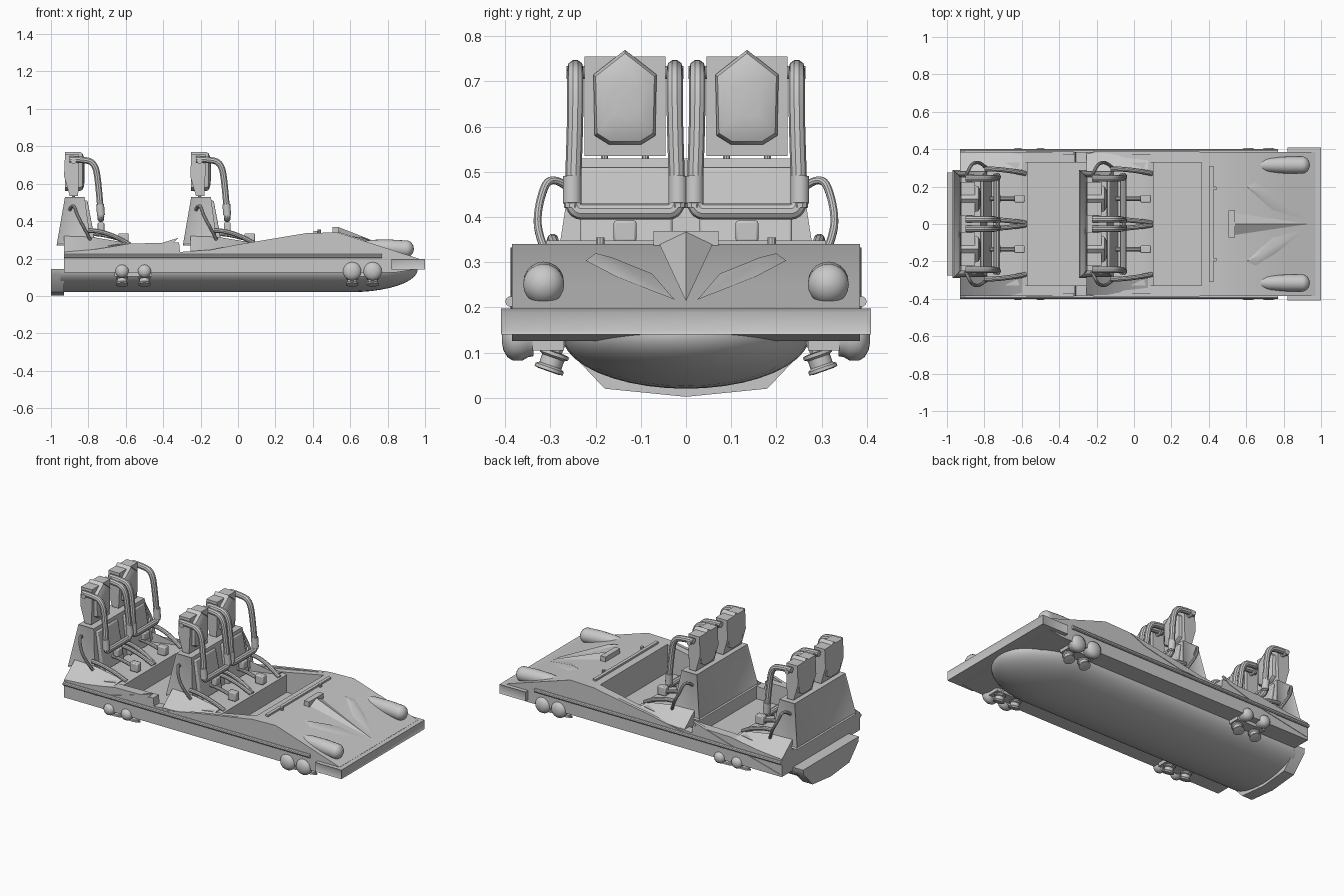
import bpy, bmesh
from math import sin, cos, pi, radians
from mathutils import Vector, Matrix

cube = bpy.data.objects.get("Cube")
if cube:
    bpy.data.objects.remove(cube)

GREY = bpy.data.materials.new("mid grey")
GREY.use_nodes = True
GREY.diffuse_color = (0.58, 0.58, 0.58, 1)
GREY.node_tree.nodes["Principled BSDF"].inputs["Base Color"].default_value = GREY.diffuse_color


def finish(name, bm, dx=0, mirror=False, bevel=0):
    bmesh.ops.recalc_face_normals(bm, faces=bm.faces)
    bmesh.ops.translate(bm, vec=(dx, 0, 0), verts=bm.verts)
    me = bpy.data.meshes.new(name)
    bm.to_mesh(me)
    bm.free()
    me.materials.append(GREY)
    me.shade_smooth()
    me.set_sharp_from_angle(angle=radians(35))
    ob = bpy.data.objects.new(name, me)
    bpy.context.collection.objects.link(ob)
    if bevel:
        b = ob.modifiers.new("bevel", "BEVEL")
        b.width, b.segments = bevel, 2
    if mirror:
        ob.modifiers.new("mirror", "MIRROR").use_axis = (False, True, False)


def loft_bm(rings):
    """Skin a list of closed rings and cap both ends."""
    bm = bmesh.new()
    rows = [[bm.verts.new(p) for p in r] for r in rings]
    n = len(rows[0])
    for a, b in zip(rows, rows[1:]):
        for i in range(n):
            bm.faces.new((a[i], a[(i + 1) % n], b[(i + 1) % n], b[i]))
    bm.faces.new(rows[0])
    bm.faces.new(rows[-1][::-1])
    return bm


def loft(name, rings, **kw):
    finish(name, loft_bm(rings), **kw)


def slab(name, pts, y0, y1, **kw):
    """Side profile (x, z) extruded across y."""
    loft(name, [[(x, y, z) for x, z in pts] for y in (y0, y1)], **kw)


def rect(x0, x1, y0, y1, z):
    return [(x0, y0, z), (x1, y0, z), (x1, y1, z), (x0, y1, z)]


def box(name, x0, x1, y0, y1, z0, z1, **kw):
    loft(name, [rect(x0, x1, y0, y1, z0), rect(x0, x1, y0, y1, z1)], **kw)


def tube(name, pts, r, smooth=True, **kw):
    cu = bpy.data.curves.new(name, "CURVE")
    cu.dimensions, cu.bevel_depth, cu.bevel_resolution = "3D", r, 3
    cu.use_fill_caps = True
    cu.resolution_u = 6
    sp = cu.splines.new("NURBS" if smooth else "POLY")
    sp.points.add(len(pts) - 1)
    for p, c in zip(sp.points, pts):
        p.co = (*c, 1)
    if smooth:
        sp.use_endpoint_u, sp.order_u = True, 3
    ob = bpy.data.objects.new(name, cu)
    bpy.context.collection.objects.link(ob)
    bpy.context.view_layer.update()
    me = bpy.data.meshes.new_from_object(ob.evaluated_get(bpy.context.evaluated_depsgraph_get()))
    bpy.data.objects.remove(ob)
    bm = bmesh.new()
    bm.from_mesh(me)
    bpy.data.meshes.remove(me)
    finish(name, bm, **kw)


def lathe(name, profile, centre, axis, n=20, **kw):
    """Profile of (height, radius) turned about an axis."""
    m = Matrix.Translation(centre) @ Vector((0, 0, 1)).rotation_difference(Vector(axis)).to_matrix().to_4x4()
    rings = [[m @ Vector((r * cos(2 * pi * i / n), r * sin(2 * pi * i / n), h)) for i in range(n)]
             for h, r in profile]
    loft(name, rings, **kw)


def inset_panels(bm, rule, width, depth):
    bmesh.ops.recalc_face_normals(bm, faces=bm.faces)
    bm.normal_update()
    faces = [f for f in bm.faces if rule(f.normal)]
    bmesh.ops.inset_individual(bm, faces=faces, thickness=width, depth=-depth)


# Lower hull: half-elliptic section with a rounded bow
stations = [(-0.95, 1), (-0.3, 1), (0.6, 1)]
stations += [(0.6 + 0.36 * sin(t * pi / 20), max(cos(t * pi / 20), 0.03)) for t in range(1, 11)]
loft("lower_hull", [[(x, 0.275 * s * cos(k * pi / 20), 0.14 - 0.12 * s * sin(k * pi / 20))
                     for k in range(21)] for x, s in stations])
half = [(0.275, 0.145), (0.27, 0.115), (0.18, 0.02), (0, 0.002)]
outline = half + [(-y, z) for y, z in half[-2::-1]]
loft("stern_fairing", [[(x, y, z) for y, z in outline] for x in (-1.0, -0.93)])

# Body shell: floor, side walls and nose
box("floor", -0.93, 0.5, -0.37, 0.37, 0.125, 0.16)
slab("side_wall", [(-0.93, 0.125), (0.5, 0.125), (0.5, 0.338), (0.36, 0.335), (0.08, 0.28),
                   (-0.1, 0.25), (-0.31, 0.235), (-0.315, 0.285), (-0.58, 0.28), (-0.75, 0.25),
                   (-0.93, 0.235)], 0.33, 0.385, mirror=True)
slab("nose", [(0.36, 0.125), (0.84, 0.125), (0.97, 0.145), (0.97, 0.198), (0.82, 0.247),
              (0.53, 0.34), (0.36, 0.335)], -0.385, 0.385)
box("dash_rail", 0.405, 0.425, -0.31, 0.31, 0.33, 0.348)
lathe("dash_peg", [(0, 0.01), (0.02, 0.01)], (0.435, 0.19, 0.335), (0, 0, 1), n=10, mirror=True)
tube("side_rail", [(-0.93, 0.388, 0.213), (0.77, 0.388, 0.213)], 0.012, smooth=False, mirror=True)
slab("rear_side_fin", [(-0.92, 0.14), (-0.55, 0.24), (-0.32, 0.31), (-0.36, 0.27), (-0.6, 0.2)],
     0.37, 0.388, mirror=True)
slab("front_side_fin", [(-0.31, 0.215), (0.0, 0.275), (0.35, 0.333), (0.24, 0.285), (0.0, 0.235)],
     0.37, 0.388, mirror=True)

# Bumper with recessed panels on its front and ends
bm = loft_bm([rect(0.82, 1.0, -0.41, 0.41, z) for z in (0.14, 0.197)])
inset_panels(bm, lambda n: n.x > 0.8 or abs(n.y) > 0.8, 0.011, 0.004)
finish("bumper", bm)


# Nose decoration, laid on the sloping deck
def deck(x, y, up=0.002):
    return (x, y, min(0.34, 0.34 - 0.321 * (x - 0.53)) + up)


def faceted(name, pts, top, **kw):
    """Low pyramid standing on an outline."""
    bm = bmesh.new()
    base = [bm.verts.new(deck(x, y)) for x, y in pts]
    peak = bm.verts.new(deck(*top))
    bm.faces.new(base)
    for a, b in zip(base, base[1:] + base[:1]):
        bm.faces.new((a, b, peak))
    finish(name, bm, **kw)


faceted("centre_ridge", [(0.93, 0), (0.53, 0.06), (0.53, -0.06)], (0.54, 0, 0.03))
box("ridge_end", 0.505, 0.54, -0.072, 0.072, 0.33, 0.369)
faceted("nose_fin", [(0.92, 0.025), (0.74, 0.075), (0.6, 0.2), (0.65, 0.222), (0.76, 0.155)],
        (0.67, 0.165, 0.016), mirror=True)
dome = [(-0.30, 0.02), (-0.22, 0.038), (-0.12, 0.045), (-0.04, 0.045)]
dome += [(-0.04 + 0.045 * sin(t * pi / 12), 0.046 * cos(t * pi / 12) + 0.001) for t in range(1, 7)]
lathe("headlamp", dome, (0.935, 0.315, 0.249), (1, 0, -0.06), mirror=True)

# Wheel sets under both ends: domed side wheels and waisted lower wheels
spool = [(-0.5, 0.7), (-0.46, 1), (-0.3, 1), (-0.2, 0.78), (0.2, 0.78), (0.3, 1), (0.46, 1), (0.5, 0.7)]
hub = [(-0.5, 0.8), (-0.3, 0.85), (-0.1, 1), (0.25, 1), (0.45, 0.85), (0.6, 0.55), (0.66, 0.2)]
for label, xs, r in (("front", (0.61, 0.72), 0.05), ("rear", (-0.62, -0.5), 0.036)):
    for i, x in enumerate(xs):
        tag = f"{label}_{i + 1}"
        lathe("side_wheel_" + tag, [(h * 0.06, q * r) for h, q in hub],
              (x, 0.368, 0.132), (0, 1, 0), mirror=True)
        lathe("under_wheel_" + tag, [(h * 0.046, q * 0.033) for h, q in spool],
              (x, 0.297, 0.08), (0, -0.33, 0.94), mirror=True)
        tube("wheel_arm_" + tag, [(x, 0.28, 0.13), (x, 0.3, 0.08)], 0.018, smooth=False, mirror=True)
    box("wheel_mount_" + label, xs[0] - 0.04, xs[1] + 0.04, 0.27, 0.34, 0.105, 0.13, mirror=True)


def seat_row(tag, dx):
    kw = dict(dx=dx)
    both = dict(dx=dx, mirror=True)

    # Seat bench and the sloping fairings beside it
    slab(tag + "seat_bench", [(-0.93, 0.14), (-0.57, 0.14), (-0.57, 0.27), (-0.62, 0.28),
                              (-0.78, 0.255), (-0.93, 0.255)], -0.33, 0.33, **kw)
    loft(tag + "seat_fairing", [[(x, 0.384, 0.2), (x, 0.384, z0), (x, 0.28, z1), (x, 0.28, 0.2)]
                                for x, z0, z1 in ((-0.93, 0.235, 0.32), (-0.78, 0.247, 0.315),
                                                  (-0.6, 0.275, 0.285))], **both)

    # Shared backrest box with recessed panels
    bm = loft_bm([rect(-0.97, -0.785, -0.29, 0.29, 0.27), rect(-0.925, -0.82, -0.25, 0.25, 0.53)])
    inset_panels(bm, lambda n: abs(n.y) > 0.8 or n.x < -0.8, 0.013, 0.006)
    finish(tag + "backrest", bm, **kw)
    slab(tag + "back_pad", [(-0.82, 0.51), (-0.805, 0.51), (-0.76, 0.27), (-0.8, 0.27)],
         0.03, 0.235, bevel=0.006, **both)

    # Headrests: tapered shell, pointed pad and stems
    loft(tag + "headrest_shell", [rect(-0.9, -0.855, 0.045, 0.225, 0.535),
                                  rect(-0.93, -0.85, 0.045, 0.225, 0.64),
                                  rect(-0.925, -0.85, 0.045, 0.225, 0.755)], **both)
    pad = [(0.068, 0.58), (0.1, 0.56), (0.17, 0.56), (0.202, 0.58), (0.205, 0.715),
           (0.135, 0.77), (0.065, 0.715)]
    loft(tag + "headrest_pad", [[(x, 0.135 + (y - 0.135) * s, 0.66 + (z - 0.66) * s) for y, z in pad]
                                for x, s in ((-0.925, 1), (-0.845, 1), (-0.832, 0.93),
                                             (-0.824, 0.75), (-0.82, 0.4))], **both)
    for y in (0.09, 0.18):
        tube(tag + "headrest_stem", [(-0.88, y, 0.5), (-0.88, y, 0.58)], 0.008, smooth=False, **both)

    # Over-shoulder restraint: two arms, sleeves and a lap bar
    for y, out in ((0.025, 0.018), (0.245, 0.252)):
        tube(tag + "restraint_arm", [(-0.9, y, 0.73), (-0.84, y, 0.73), (-0.765, y, 0.715),
                                     (-0.745, y, 0.6), (-0.732, out, 0.42)], 0.018, **both)
        lathe(tag + "restraint_sleeve", [(-0.03, 0.021), (0.03, 0.021)], (-0.735, out, 0.46),
              (0.08, 0, -1), n=14, **both)
        lathe(tag + "restraint_pivot", [(-0.02, 0.014), (0.02, 0.014)], (-0.88, y, 0.72), (0, 1, 0),
              n=12, **both)
    tube(tag + "lap_bar", [(-0.735, 0.018, 0.45), (-0.733, 0.018, 0.412), (-0.733, 0.06, 0.412),
                           (-0.733, 0.21, 0.412), (-0.733, 0.252, 0.412), (-0.735, 0.252, 0.45)],
         0.018, **both)

    # Lap buckles on stalks
    box(tag + "buckle", -0.75, -0.715, 0.11, 0.16, 0.345, 0.392, bevel=0.005, **both)
    tube(tag + "buckle_stalk", [(-0.77, 0.135, 0.33), (-0.72, 0.135, 0.33), (-0.62, 0.135, 0.3)],
         0.011, **both)
    box(tag + "buckle_catch", -0.64, -0.585, 0.115, 0.155, 0.28, 0.335, bevel=0.006, **both)

    # Grab handles and curved dividers
    tube(tag + "grab_handle", [(-0.9, 0.255, 0.46), (-0.88, 0.3, 0.5), (-0.86, 0.327, 0.43),
                               (-0.82, 0.33, 0.36), (-0.79, 0.3, 0.3)], 0.009, **both)
    for y0, y1 in ((0.295, 0.27), (0.025, 0.005)):
        tube(tag + "side_bolster", [(-0.8, y0, 0.35), (-0.7, y0, 0.35), (-0.58, y1, 0.275)], 0.013, **both)


seat_row("rear_", 0)
seat_row("front_", 0.675)
